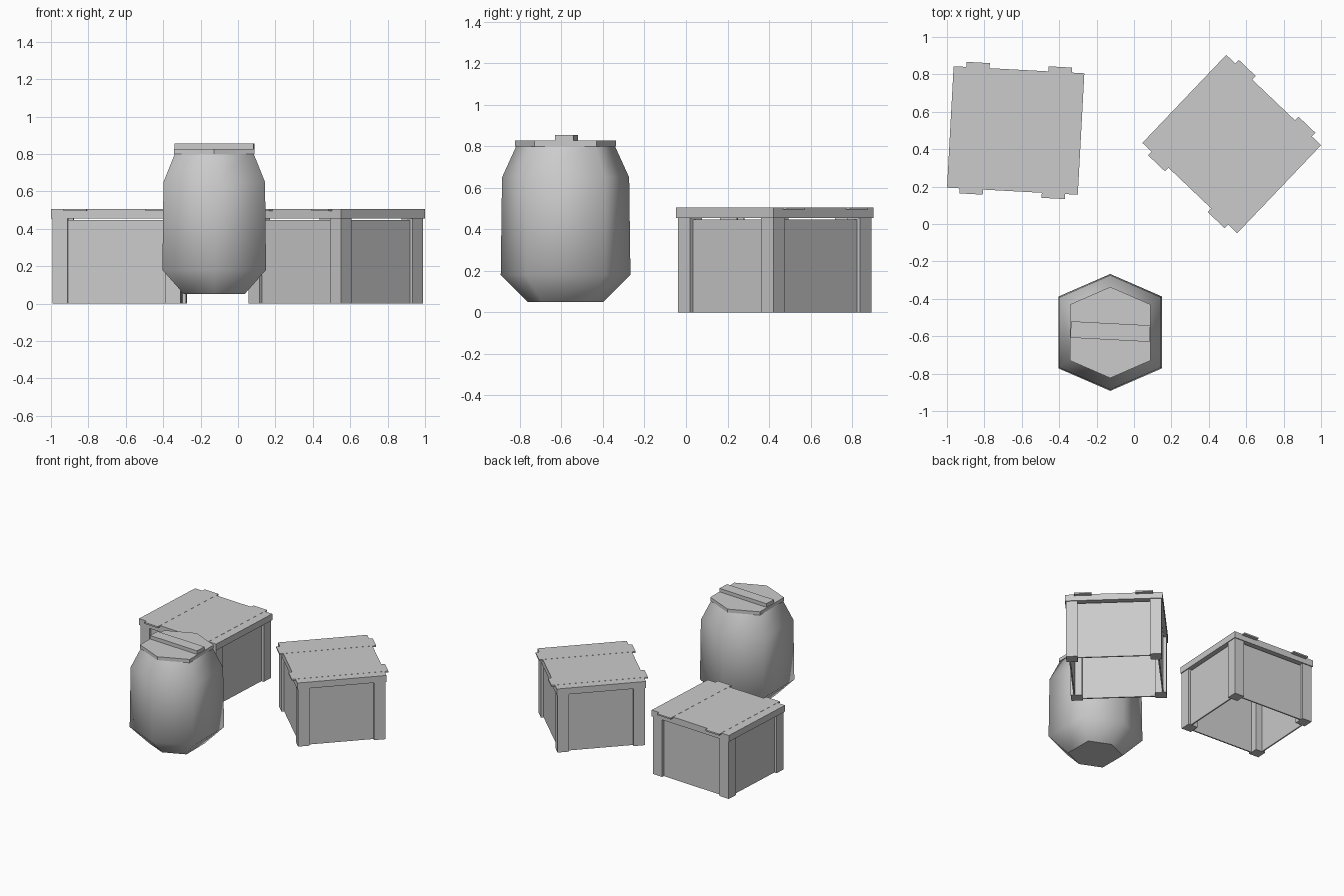
import bpy
import bmesh
from math import radians
from mathutils import Matrix

cube = bpy.data.objects.get("Cube")
if cube:
    bpy.data.objects.remove(cube, do_unlink=True)

grey = bpy.data.materials.new("plain_grey")
grey.use_nodes = True
grey.diffuse_color = (0.6, 0.6, 0.6, 1)
grey.node_tree.nodes["Principled BSDF"].inputs["Base Color"].default_value = (0.6, 0.6, 0.6, 1)


def finish(name, bm, place):
    bmesh.ops.recalc_face_normals(bm, faces=bm.faces)
    mesh = bpy.data.meshes.new(name)
    bm.to_mesh(mesh)
    bm.free()
    mesh.materials.append(grey)
    obj = bpy.data.objects.new(name, mesh)
    obj.matrix_world = place
    bpy.context.collection.objects.link(obj)
    return obj


def box(name, place, x, y, z):
    """Box from (low, high) ranges on each axis."""
    bm = bmesh.new()
    size = [r[1] - r[0] for r in (x, y, z)]
    mid = [(r[1] + r[0]) / 2 for r in (x, y, z)]
    bmesh.ops.create_cube(bm, size=1, matrix=Matrix.Translation(mid) @ Matrix.Diagonal((*size, 1)))
    return finish(name, bm, place)


def around(centre, half):
    return (centre - half, centre + half)


def hex_loft(name, place, rings, smooth):
    """Loft a six-sided outline through (height, scale) rings."""
    outline = [(0, 0.3125), (-0.277, 0.192), (-0.277, -0.192),
               (0, -0.3125), (0.277, -0.192), (0.277, 0.192)]
    bm = bmesh.new()
    loops = [[bm.verts.new((x * s, y * s, z)) for x, y in outline] for z, s in rings]
    for low, high in zip(loops, loops[1:]):
        for i in range(6):
            j = (i + 1) % 6
            bm.faces.new((low[i], low[j], high[j], high[i])).smooth = smooth
    bm.faces.new(loops[0])
    bm.faces.new(loops[-1])
    return finish(name, bm, place)


def crate(label, x, y, angle):
    place = Matrix.Translation((x, y, 0)) @ Matrix.Rotation(radians(angle), 4, 'Z')
    hx, hy, leg = 0.343, 0.318, 0.082
    wall_top, lid_base = 0.446, 0.455

    # Lid with two overhanging planks
    box(label + "_lid", place, around(0, 0.35), around(0, 0.325), (lid_base, 0.505))
    for side, sx in (("right", -1), ("left", 1)):
        box(f"{label}_{side}_plank", place, around(sx * 0.22, 0.0625),
            around(0, 0.352), (0.495, 0.506))

    # Corner legs
    for side, sx in (("right", -1), ("left", 1)):
        for end, sy in (("front", -1), ("back", 1)):
            box(f"{label}_{end}_{side}_leg", place, around(sx * (hx - leg / 2), leg / 2),
                around(sy * (hy - leg / 2), leg / 2), (0, lid_base))

    # Thin recessed walls, open underneath
    for side, s in (("right", -1), ("left", 1)):
        box(f"{label}_{side}_wall", place, around(s * (hx - 0.025), 0.005),
            around(0, hy - 0.03), (0, wall_top))
    for end, s in (("front", -1), ("back", 1)):
        box(f"{label}_{end}_wall", place, around(0, hx - 0.03),
            around(s * (hy - 0.025), 0.005), (0, wall_top))


crate("right_crate", -0.6325, 0.5, -3.1)
crate("left_crate", 0.5225, 0.4275, -43.6)

# Barrel with lid and handle bar
spot = Matrix.Translation((-0.127, -0.58, 0))
hex_loft("barrel_body", spot, [(0.05, 0.585), (0.18, 1), (0.65, 0.98), (0.815, 0.74)], True)
hex_loft("barrel_lid", spot, [(0.8, 0.78), (0.827, 0.78)], False)
box("barrel_handle", spot @ Matrix.Rotation(radians(-3), 4, 'Z'),
    around(0, 0.212), around(0.005, 0.044), (0.82, 0.855))
